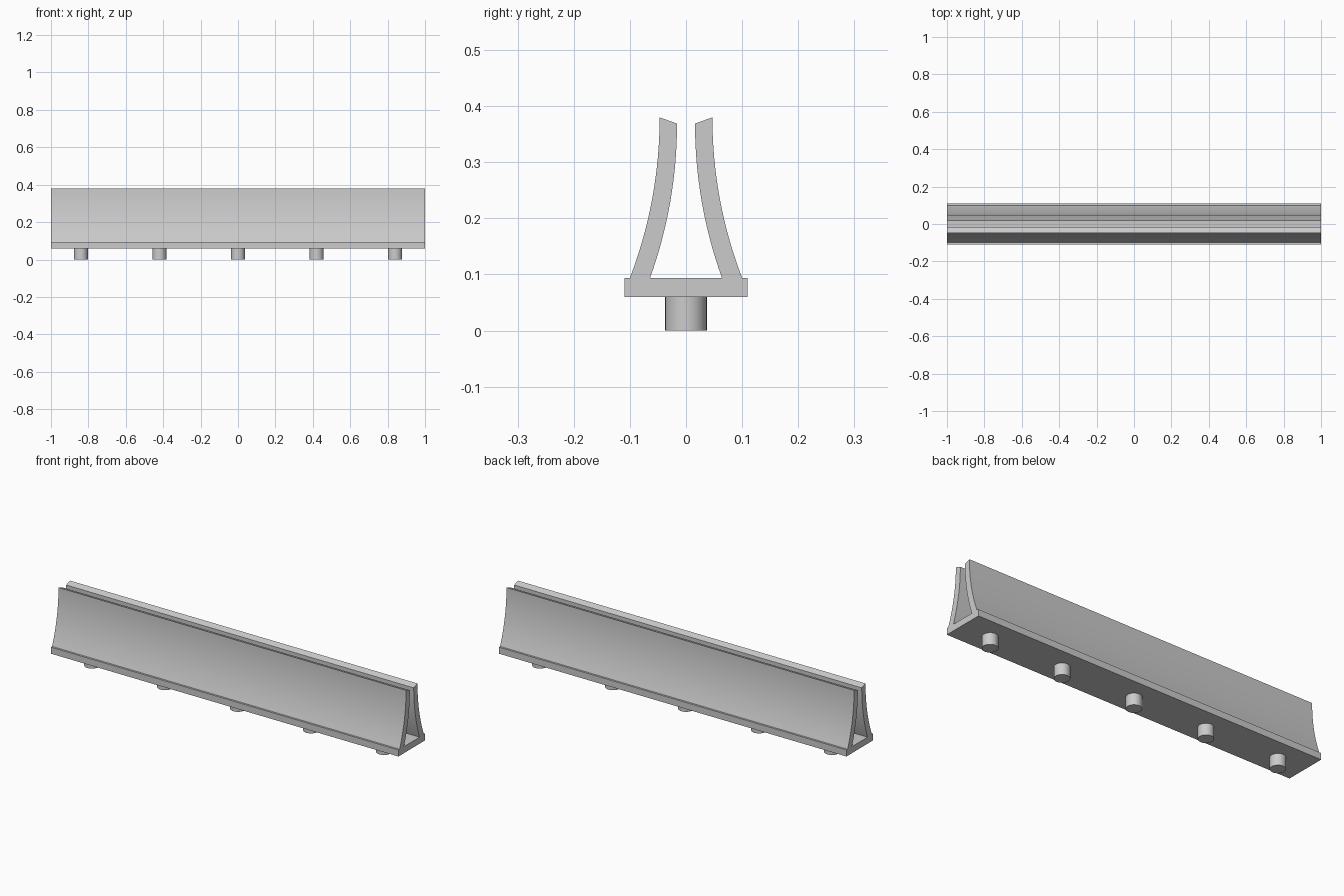
import bpy, bmesh
from math import sqrt

cube = bpy.data.objects.get("Cube")
if cube:
    bpy.data.objects.remove(cube)

grey = bpy.data.materials.new("light_grey")
grey.use_nodes = True
colour = (0.6, 0.6, 0.6, 1)
grey.diffuse_color = colour
grey.node_tree.nodes["Principled BSDF"].inputs["Base Color"].default_value = colour

BASE_Z, PLATE_Z = 0.06, 0.094


def finish(obj):
    obj.data.materials.append(grey)
    bpy.ops.object.select_all(action="DESELECT")
    obj.select_set(True)
    bpy.context.view_layer.objects.active = obj
    bpy.ops.object.shade_smooth_by_angle(angle=0.5)


def extrude_profile(name, profile):
    """Extrude a (y, z) outline along the full length in x."""
    bm = bmesh.new()
    face = bm.faces.new([bm.verts.new((-1, y, z)) for y, z in profile])
    ext = bmesh.ops.extrude_face_region(bm, geom=[face])
    verts = [g for g in ext["geom"] if isinstance(g, bmesh.types.BMVert)]
    bmesh.ops.translate(bm, verts=verts, vec=(2, 0, 0))
    bmesh.ops.recalc_face_normals(bm, faces=bm.faces)
    mesh = bpy.data.meshes.new(name)
    bm.to_mesh(mesh)
    bm.free()
    obj = bpy.data.objects.new(name, mesh)
    bpy.context.collection.objects.link(obj)
    finish(obj)


def arc(y_top, z_top, y_foot, steps=16):
    """Concave arc, vertical at the top and flaring out to the foot."""
    dy, dz = y_foot - y_top, z_top - PLATE_Z
    r = (dy * dy + dz * dz) / (2 * dy)
    drops = [dz * i / steps for i in range(steps + 1)]
    return [(y_top + r - sqrt(r * r - d * d), z_top - d) for d in drops]


# Base plate
w = 0.11
extrude_profile("base_plate", [(-w, BASE_Z), (w, BASE_Z), (w, PLATE_Z), (-w, PLATE_Z)])

# Curved walls with slanted top edges
wall = arc(0.047, 0.38, 0.1) + arc(0.016, 0.369, 0.064)[::-1]
for name, side in (("front_wall", -1), ("back_wall", 1)):
    extrude_profile(name, [(side * y, z) for y, z in wall])

# Mounting pegs under the plate
for i in range(5):
    bpy.ops.mesh.primitive_cylinder_add(
        vertices=48, radius=0.037, depth=BASE_Z,
        location=((i - 2) * 0.42, 0, BASE_Z / 2))
    peg = bpy.context.object
    peg.name = f"peg_{i + 1}"
    finish(peg)
